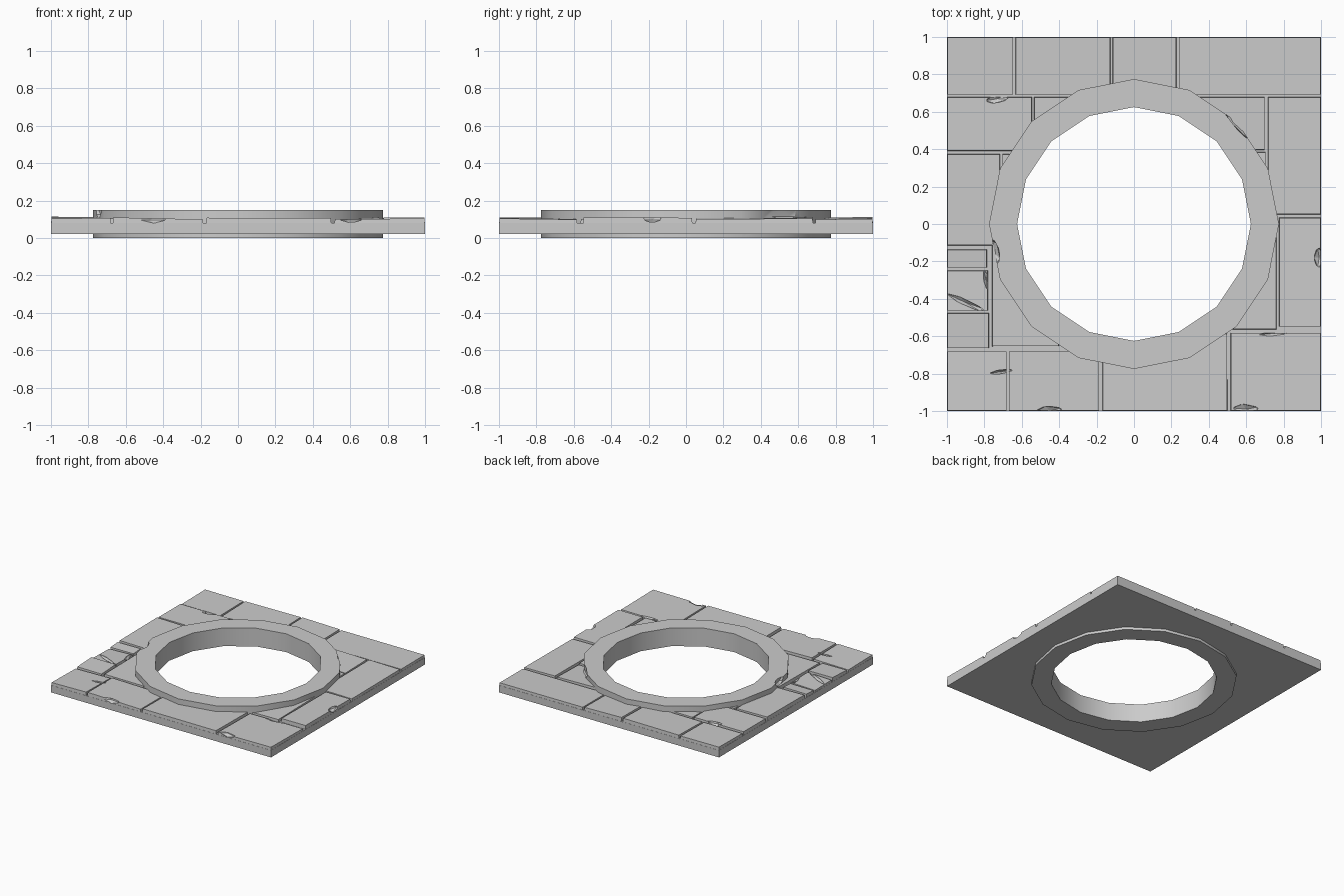
import bpy, bmesh, math, random
from mathutils import Matrix, Vector

random.seed(4)
if "Cube" in bpy.data.objects:
    bpy.data.objects.remove(bpy.data.objects["Cube"])

stone = bpy.data.materials.new("stone_grey")
stone.use_nodes = True
grey = (0.6, 0.6, 0.6, 1)
stone.diffuse_color = grey
stone.node_tree.nodes["Principled BSDF"].inputs["Base Color"].default_value = grey


def finish(name, bm):
    bmesh.ops.recalc_face_normals(bm, faces=bm.faces)
    mesh = bpy.data.meshes.new(name)
    bm.to_mesh(mesh)
    bm.free()
    mesh.materials.append(stone)
    obj = bpy.data.objects.new(name, mesh)
    bpy.context.collection.objects.link(obj)
    return obj


def prism(bm, outline, low, tops, taper=0.0):
    """Closed block whose top corners have their own heights."""
    mid = sum((Vector(p) for p in outline), Vector((0, 0))) / len(outline)
    a = [bm.verts.new((x, y, low)) for x, y in outline]
    b = []
    for (x, y), z in zip(outline, tops):
        d = mid - Vector((x, y))
        b.append(bm.verts.new((x + math.copysign(taper, d.x),
                               y + math.copysign(taper, d.y), z)))
    bm.faces.new(a[::-1])
    bm.faces.new(b)
    n = len(a)
    for i in range(n):
        bm.faces.new((a[i], a[(i + 1) % n], b[(i + 1) % n], b[i]))


def circle(radius, sides=16):
    return [(radius * math.sin(math.tau * i / sides),
             radius * math.cos(math.tau * i / sides)) for i in range(sides)]


def chip(bm, x, y, z, size, turn):
    """Faceted lump used to break away an edge."""
    m = (Matrix.Translation((x, y, z)) @ Matrix.Rotation(math.radians(turn), 4, 'Z')
         @ Matrix.Diagonal((*size, 1)))
    bmesh.ops.create_icosphere(bm, subdivisions=1, radius=1, matrix=m)


def subtract(obj, cutter):
    mod = obj.modifiers.new("cut", 'BOOLEAN')
    mod.operation = 'DIFFERENCE'
    mod.solver = 'EXACT'
    mod.object = cutter
    bpy.context.view_layer.objects.active = obj
    bpy.ops.object.modifier_apply(modifier=mod.name)


# Cutter: round opening plus broken spots on the paving
bm = bmesh.new()
prism(bm, circle(0.72), -0.1, [0.3] * 16)
for x, y, sx, sy, turn in [
        (-0.73, 0.67, 0.07, 0.025, 10), (-0.45, -1.0, 0.08, 0.03, 0),
        (0.6, -0.99, 0.08, 0.03, -5), (0.99, -0.18, 0.03, 0.06, 0),
        (-0.71, -0.79, 0.07, 0.012, 8), (0.75, -0.585, 0.09, 0.015, 5),
        (-0.9, -0.42, 0.13, 0.018, -25), (-0.79, -0.3, 0.015, 0.06, 10)]:
    chip(bm, x, y, 0.108, (sx, sy, 0.03), turn)
paving_cutter = finish("paving_cutter", bm)

# Bed under the paving, showing at the bottom of the joints
bm = bmesh.new()
prism(bm, [(-1, -1), (1, -1), (1, 1), (-1, 1)], 0.022, [0.08] * 4)
bed = finish("stone_bed", bm)

# Paving stones: left, right, front, back
slabs = [
    (-1, -0.645, 0.69, 1), (-0.635, -0.125, 0.69, 1),
    (-0.115, 0.228, 0.69, 1), (0.238, 1, 0.69, 1),
    (-1, -0.545, 0.39, 0.68), (-0.535, -0.1, 0.4, 0.68),
    (0.2, 0.7, 0.395, 0.68), (0.715, 1, 0.05, 0.68), (0.55, 0.705, 0.05, 0.385),
    (-1, -0.715, -0.115, 0.375), (-0.705, -0.55, -0.1, 0.375),
    (-1, -0.785, -0.235, -0.135), (-1, -0.78, -0.465, -0.247),
    (-1, -0.775, -0.665, -0.475), (-0.76, -0.4, -0.655, -0.1),
    (-1, -0.68, -1, -0.68), (-0.67, -0.185, -1, -0.68),
    (-0.17, 0.5, -1, -0.585), (0.515, 1, -1, -0.58),
    (0.775, 1, -0.55, 0.035), (0.5, 0.763, -0.565, 0.035)]
bm = bmesh.new()
for l, r, f, b in slabs:
    tops = [random.uniform(0.098, 0.111) for _ in range(4)]
    tops[3] = tops[0] + tops[2] - tops[1]
    prism(bm, [(l, f), (r, f), (r, b), (l, b)], 0.06, tops, 0.003)
paving = finish("paving_stones", bm)

for part in (bed, paving):
    subtract(part, paving_cutter)

# Raised ring around the opening
bm = bmesh.new()
loops = [[bm.verts.new((x, y, z)) for x, y in circle(r)]
         for r, z in [(0.775, 0), (0.775, 0.15), (0.625, 0.15), (0.625, 0)]]
for k in range(4):
    p, q = loops[k], loops[(k + 1) % 4]
    for i in range(16):
        j = (i + 1) % 16
        bm.faces.new((p[i], p[j], q[j], q[i]))
ring = finish("opening_ring", bm)

# Broken outer edge of the ring
bm = bmesh.new()
chip(bm, 0.565, 0.535, 0.14, (0.16, 0.035, 0.055), -48)
chip(bm, -0.75, -0.15, 0.145, (0.035, 0.08, 0.045), 11)
ring_cutter = finish("ring_cutter", bm)
subtract(ring, ring_cutter)

for cutter in (paving_cutter, ring_cutter):
    bpy.data.objects.remove(cutter)

bpy.ops.object.select_all(action='DESELECT')
ring.select_set(True)
bpy.context.view_layer.objects.active = ring
bpy.ops.object.shade_smooth_by_angle(angle=math.radians(30))
